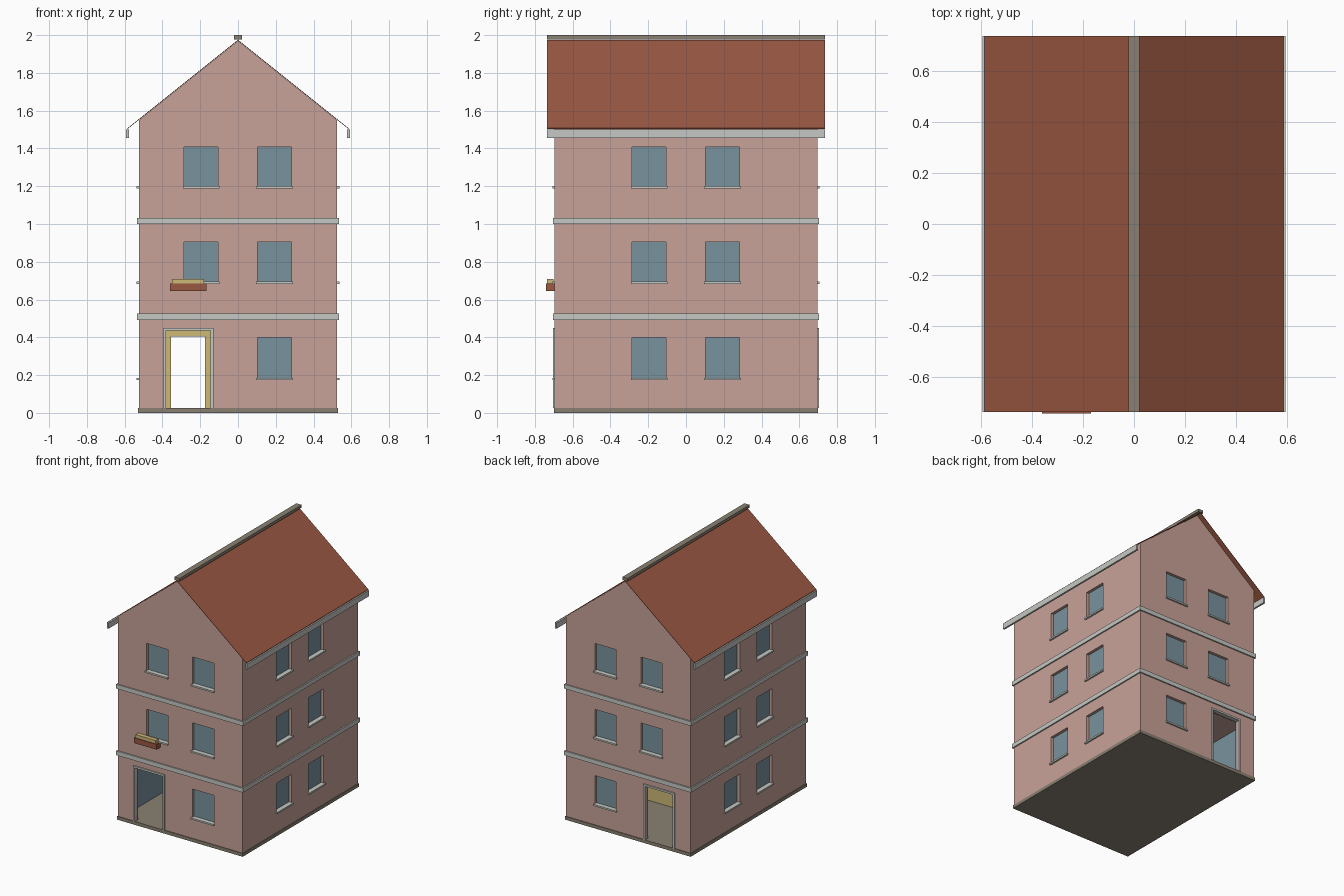
import bpy, bmesh
from mathutils import Vector

cube = bpy.data.objects.get("Cube")
if cube:
    bpy.data.objects.remove(cube, do_unlink=True)


def linear(v):
    v /= 255
    return v / 12.92 if v <= 0.04045 else ((v + 0.055) / 1.055) ** 2.4


def material(name, r, g, b):
    m = bpy.data.materials.new(name)
    m.use_nodes = True
    col = (linear(r), linear(g), linear(b), 1)
    m.diffuse_color = col
    m.node_tree.nodes["Principled BSDF"].inputs["Base Color"].default_value = col
    return m


PINK = material("pink_plaster", 200, 162, 152)
GREY = material("pale_stone", 197, 200, 195)
TAN = material("dull_stone", 138, 128, 114)
GLASS = material("blue_glass", 120, 146, 158)
ROOF = material("red_tile", 155, 88, 67)
YELLOW = material("pale_yellow", 205, 184, 118)

# Overall dimensions: half width, half depth, wall thickness
W, D, T = 0.525, 0.695, 0.022
EAVE, PEAK, BASE = 1.55, 1.97, 0.025


def add_box(bm, x, y, z):
    """Add a box given its (min, max) range on each axis."""
    v = [bm.verts.new((i, j, k)) for i in x for j in y for k in z]
    for f in ((0, 1, 3, 2), (4, 6, 7, 5), (0, 4, 5, 1),
              (2, 3, 7, 6), (0, 2, 6, 4), (1, 5, 7, 3)):
        bm.faces.new([v[i] for i in f])


def finish(name, bm, mat):
    bmesh.ops.recalc_face_normals(bm, faces=bm.faces)
    mesh = bpy.data.meshes.new(name)
    bm.to_mesh(mesh)
    bm.free()
    mesh.materials.append(mat)
    ob = bpy.data.objects.new(name, mesh)
    bpy.context.collection.objects.link(ob)
    return ob


def boxes(name, mat, *ranges):
    bm = bmesh.new()
    for r in ranges:
        add_box(bm, *r)
    return finish(name, bm, mat)


def prism(name, mat, profile, half):
    """Extrude an x-z profile along y."""
    bm = bmesh.new()
    face = bm.faces.new([bm.verts.new((x, -half, z)) for x, z in profile])
    ext = bmesh.ops.extrude_face_region(bm, geom=[face])
    bmesh.ops.translate(bm, vec=Vector((0, 2 * half, 0)),
                        verts=[g for g in ext["geom"] if isinstance(g, bmesh.types.BMVert)])
    return finish(name, bm, mat)


def cut(target, *cutters):
    for c in cutters:
        mod = target.modifiers.new("cut", "BOOLEAN")
        mod.operation = "DIFFERENCE"
        mod.solver = "EXACT"
        mod.object = c
    bpy.context.view_layer.update()
    graph = bpy.context.evaluated_depsgraph_get()
    mesh = bpy.data.meshes.new_from_object(target.evaluated_get(graph))
    target.modifiers.clear()
    target.data = mesh


def sym(a):
    return (-a, a)


def on_wall(side, a, z, lo, hi):
    """Box on a wall: a spans along it, lo..hi is the offset outward."""
    if side in ("front", "back"):
        s, wall = (-1 if side == "front" else 1), D
    else:
        s, wall = (-1 if side == "right" else 1), W
    out = tuple(sorted((s * (wall + lo), s * (wall + hi))))
    return (a, out, z) if wall == D else (out, a, z)


# Window layout: two per floor on each wall, a door replacing one at ground level
windows = []
for side in ("front", "back", "left", "right"):
    for z in ((0.18, 0.4), (0.69, 0.905), (1.195, 1.408)):
        for a in ((-0.285, -0.105), (0.102, 0.283)):
            if not (side in ("front", "back") and z[0] < 0.5 and a[0] < 0):
                windows.append((side, a, z))
DOOR_X, DOOR_Z = (-0.38, -0.145), (BASE, 0.435)
ENDS = ("front", "back")

# Cutters
window_holes = boxes("window_cutter", GLASS,
                     *[on_wall(s, a, z, -T - 0.01, 0.05) for s, a, z in windows])
door_holes = boxes("door_cutter", GLASS,
                   *[on_wall(s, DOOR_X, (BASE - 0.02, DOOR_Z[1]), -0.1, 0.05) for s in ENDS])
room = boxes("room_cutter", PINK, (sym(W - T), sym(D - T), (-0.1, 1.5)))
liner_room = boxes("liner_cutter", PINK, (sym(W - T - 0.008), sym(D - T - 0.008), (-0.1, 1.48)))

# Plastered walls with gables
walls = prism("walls", PINK, [(-W, 0.015), (W, 0.015), (W, EAVE), (0, PEAK), (-W, EAVE)], D)
cut(walls, room, window_holes, door_holes)

# Glazing shell behind the window openings
glazing = boxes("glazing", GLASS, (sym(W - T - 0.001), sym(D - T - 0.001), (0.015, 1.49)))
cut(glazing, liner_room, door_holes)

for helper in (window_holes, door_holes, room, liner_room):
    bpy.data.objects.remove(helper, do_unlink=True)

# Plinth, string courses and ground floor ceiling
boxes("plinth", TAN, (sym(W + 0.005), sym(D + 0.005), (0, BASE)))
for name, z in (("lower_band", (0.492, 0.525)), ("upper_band", (1.0, 1.033))):
    boxes(name, GREY, (sym(W + 0.01), sym(D + 0.01), z))
boxes("hall_ceiling", PINK, (sym(W - T - 0.009), sym(D - T - 0.009), (0.478, 0.491)))

# Interior partition with a doorway
px, py = W - T - 0.009, (0.14, 0.155)
boxes("partition", YELLOW,
      ((-px, -0.355), py, (BASE, 0.477)),
      ((-0.175, px), py, (BASE, 0.477)),
      ((-0.355, -0.175), py, (0.405, 0.477)))

# Window sills
boxes("window_sills", GREY,
      *[on_wall(s, (a[0] - 0.007, a[1] + 0.007), (z[0] - 0.007, z[0] + 0.005), -T, 0.013)
        for s, a, z in windows])

# Door surrounds
for s in ENDS:
    (x0, x1), (z0, z1), w = DOOR_X, DOOR_Z, 0.014
    boxes(s + "_door_surround", GREY,
          on_wall(s, (x0 - w, x0), (z0, z1), -T, 0.009),
          on_wall(s, (x1, x1 + w), (z0, z1), -T, 0.009),
          on_wall(s, (x0 - w, x1 + w), (z1, z1 + w), -T, 0.009))

# Roof sheets, gutters and ridge cap
slope, rx, ry = (PEAK - EAVE) / W, 0.585, 0.735
edge = PEAK - slope * rx
prism("roof", ROOF, [(-rx, edge + 0.001), (0, PEAK + 0.001), (rx, edge + 0.001),
                     (rx, edge + 0.005), (0, PEAK + 0.005), (-rx, edge + 0.005)], ry)
boxes("gutters", GREY,
      *[((x, x + 0.014), sym(ry), (1.456, 1.5)) for x in (-0.592, 0.578)])
boxes("ridge_cap", TAN, (sym(0.022), sym(ry), (1.978, 2.0)))

# Flower box under the front window
boxes("flower_box", ROOF, ((-0.36, -0.168), (-0.74, -D), (0.645, 0.685)))
boxes("flowers", YELLOW, ((-0.35, -0.18), (-0.735, -0.702), (0.685, 0.71)))
